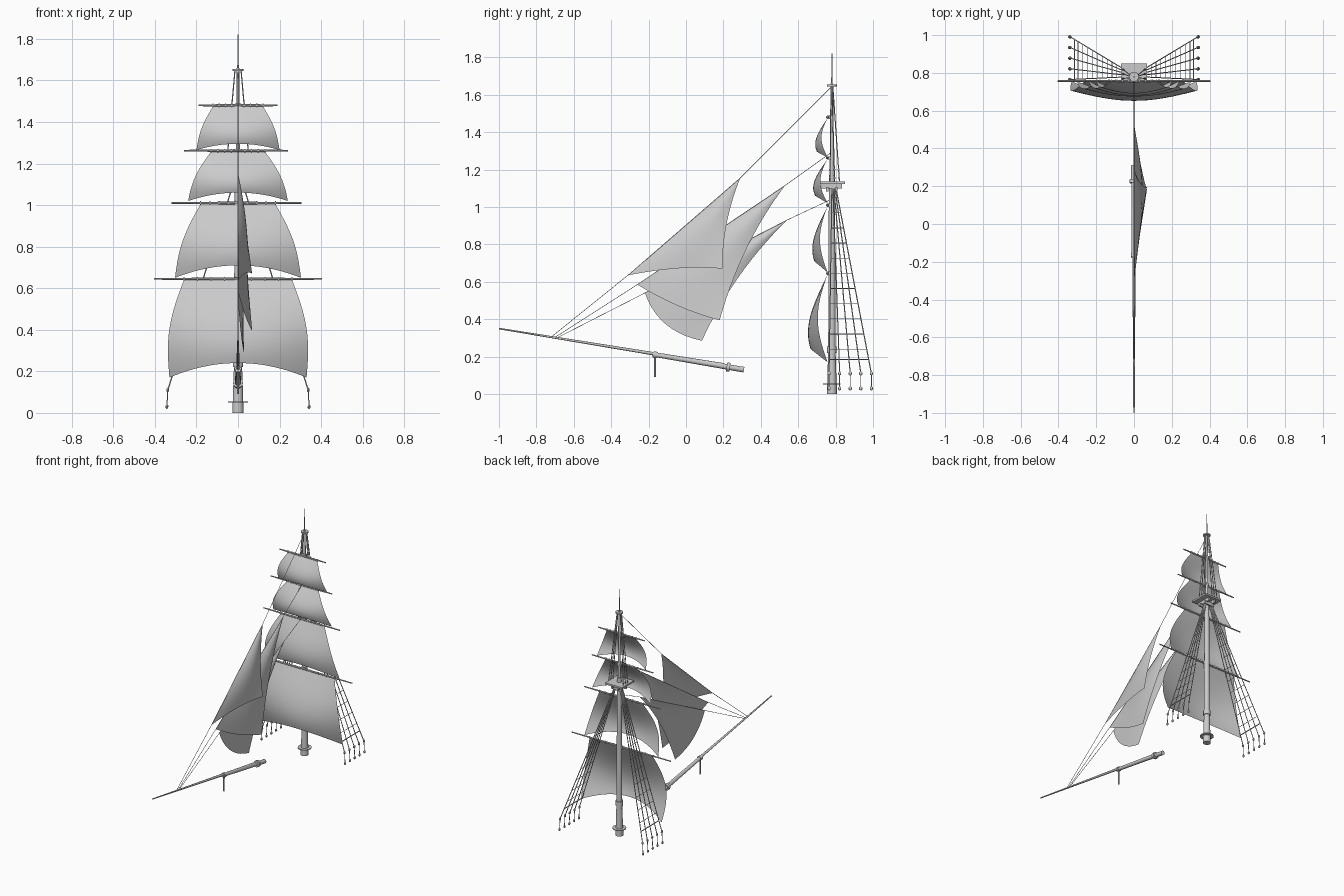
import bpy, bmesh, math
from mathutils import Vector, Matrix

cube = bpy.data.objects.get("Cube")
if cube:
    bpy.data.objects.remove(cube)


def material(name, value):
    m = bpy.data.materials.new(name)
    m.use_nodes = True
    m.diffuse_color = (value, value, value, 1)
    m.node_tree.nodes["Principled BSDF"].inputs["Base Color"].default_value = m.diffuse_color
    return m


GREY = material("plain grey", 0.6)
MAST_Y = 0.78
YARD_Y = 0.757


def finish(name, bm):
    mesh = bpy.data.meshes.new(name)
    bm.to_mesh(mesh)
    bm.free()
    obj = bpy.data.objects.new(name, mesh)
    bpy.context.collection.objects.link(obj)
    mesh.materials.append(GREY)
    bpy.ops.object.select_all(action='DESELECT')
    obj.select_set(True)
    bpy.context.view_layer.objects.active = obj
    bpy.ops.object.shade_smooth_by_angle(angle=math.radians(40))
    return obj


def rod(bm, a, b, r0, r1=None, sides=6):
    a, b = Vector(a), Vector(b)
    d = b - a
    turn = d.to_track_quat('Z', 'Y').to_matrix().to_4x4()
    bmesh.ops.create_cone(bm, cap_ends=True, segments=sides, radius1=r0,
                          radius2=r0 if r1 is None else r1, depth=d.length,
                          matrix=Matrix.Translation((a + b) / 2) @ turn)


def box(bm, centre, size):
    bmesh.ops.create_cube(bm, size=1, matrix=Matrix.Translation(centre) @ Matrix.Diagonal((*size, 1)))


def bead(bm, centre, r):
    bmesh.ops.create_icosphere(bm, subdivisions=1, radius=r,
                               matrix=Matrix.Translation(centre) @ Matrix.Diagonal((0.8, 1, 1.2, 1)))


def patch(name, func, nu, nv):
    bm = bmesh.new()
    grid = [[bm.verts.new(func(i / nu, j / nv)) for i in range(nu + 1)] for j in range(nv + 1)]
    for j in range(nv):
        for i in range(nu):
            bm.faces.new((grid[j][i], grid[j + 1][i], grid[j + 1][i + 1], grid[j][i + 1]))
    bmesh.ops.remove_doubles(bm, verts=bm.verts, dist=0.0005)
    return finish(name, bm)


def on_mast(z, x=0):
    return (x, MAST_Y, z)


# Mast: stacked tapering sections with collars
bm = bmesh.new()
for z0, z1, r0, r1 in [(0, 0.05, 0.027, 0.027), (0.05, 0.2, 0.025, 0.021), (0.2, 1.17, 0.02, 0.016),
                       (1.05, 1.66, 0.01, 0.007), (1.64, 1.82, 0.004, 0.002),
                       (0.05, 0.056, 0.047, 0.047), (0.22, 0.255, 0.025, 0.025), (1.645, 1.655, 0.026, 0.026)]:
    rod(bm, on_mast(z0), on_mast(z1), r0, r1, 16)
finish("mast", bm)

# Lookout platform with its supports
bm = bmesh.new()
box(bm, on_mast(1.13), (0.14, 0.14, 0.012))
for s in (-1, 1):
    box(bm, on_mast(1.112, s * 0.025), (0.012, 0.11, 0.025))
    box(bm, (0, MAST_Y + s * 0.025, 1.095), (0.08, 0.012, 0.025))
finish("mast_platform", bm)

# Square sails: name, top z, foot z, foot rise, half widths, side bulge, depth, yard left and right ends
SQUARE = [("course", 0.64, 0.17, 0.07, 0.26, 0.33, 0.035, 0.105, -0.405, 0.405),
          ("lower_topsail", 1.005, 0.65, 0.06, 0.18, 0.303, 0.025, 0.082, -0.32, 0.305),
          ("upper_topsail", 1.257, 1.02, 0.04, 0.13, 0.24, 0.02, 0.077, -0.26, 0.24),
          ("topgallant", 1.475, 1.265, 0.03, 0.12, 0.2, 0.015, 0.066, -0.19, 0.19)]

for name, top, foot, rise, wt, wb, bulge, depth, x0, x1 in SQUARE:
    def sail(a, v):
        u = 2 * a - 1
        mid = 1 - u * u
        half = wt + (wb - wt) * v + bulge * math.sin(math.pi * v)
        edge = 0.5 * math.sin(math.pi * v)
        belly = edge + (math.sin(2.1 * v) - edge) * mid
        return (u * half, YARD_Y - depth * belly, top + (foot - top) * v + rise * mid * v * v)
    patch(name + "_sail", sail, 20, 14)

    # Yard tapering to both ends, with its sling and sail lashings
    bm = bmesh.new()
    for x in (x0, x1):
        rod(bm, (0, YARD_Y, top + 0.005), (x, YARD_Y, top + 0.005), 0.007, 0.004, 8)
    box(bm, (0, YARD_Y + 0.012, top + 0.005), (0.03, 0.03, 0.018))
    for i in range(9):
        x = wt * (i / 4 - 1)
        rod(bm, (x - 0.003, YARD_Y, top + 0.005), (x + 0.003, YARD_Y, top + 0.005), 0.009)
    finish(name + "_yard", bm)

# Shrouds, ratlines and deadeyes on both sides
for s, side in ((1, "left"), (-1, "right")):
    shrouds, ratlines, deadeyes = bmesh.new(), bmesh.new(), bmesh.new()

    def shroud_point(i, z):
        t = (z - 0.11) / (1.11 - 0.11)
        low = Vector((s * 0.338, 0.765 + 0.0565 * i, 0.11))
        return low.lerp(Vector((s * 0.02, MAST_Y + 0.005 * i, 1.11)), t)

    for i in range(5):
        upper = shroud_point(i, 0.11)
        lower = Vector((s * 0.342, upper.y, 0.03))
        rod(shrouds, upper, shroud_point(i, 1.11), 0.003)
        rod(deadeyes, lower, upper, 0.0025)
        bead(deadeyes, upper, 0.01)
        bead(deadeyes, lower, 0.01)
    rod(ratlines, shroud_point(0, 0.185), shroud_point(4, 0.185), 0.0035)
    for k in range(10):
        z = 0.24 + 0.081 * k
        rod(ratlines, shroud_point(0, z), shroud_point(4, z), 0.0018)

    # Upper shrouds from the platform to the masthead
    for i in range(3):
        foot = Vector((s * 0.06, MAST_Y - 0.01 + 0.025 * i, 1.14))
        head = Vector((s * 0.015, MAST_Y + 0.005 * (i - 1), 1.645))
        rod(shrouds, foot, head, 0.0028)
        for t in (0.03, 0.12):
            bead(deadeyes, foot.lerp(head, t), 0.006)
    finish("shrouds_" + side, shrouds)
    finish("ratlines_" + side, ratlines)
    finish("deadeyes_" + side, deadeyes)


# Bowsprit, jib boom, collars and the short strut below
def boom(y, lift=0):
    return (0, y, 0.13 - 0.168 * (y - 0.31) + lift)


bm = bmesh.new()
rod(bm, boom(0.31), boom(-0.18), 0.015, 0.012, 12)
finish("bowsprit", bm)
bm = bmesh.new()
rod(bm, boom(0.2, 0.006), boom(-1), 0.011, 0.004, 10)
finish("jib_boom", bm)
bm = bmesh.new()
rod(bm, boom(0.235), boom(0.217), 0.024, sides=12)
rod(bm, boom(-0.175), boom(-0.155), 0.017, sides=12)
rod(bm, boom(-0.165), (0, -0.165, 0.09), 0.006, 0.005, 8)
finish("boom_collars_and_strut", bm)

# Jibs as (y, z): stay ends, tack, head, clew, foot sag, leech hollow, clew sideways offset
JIBS = [("outer", (-0.72, 0.305), (0.775, 1.64), (-0.31, 0.635), (0.29, 1.155), (0.195, 0.67),
         (0.02, 0.02), (-0.025, 0), 0.068),
        ("middle", (-0.705, 0.3), (0.775, 1.29), (-0.26, 0.585), (0.53, 1.115), (0.18, 0.395),
         (0, -0.02), (-0.03, 0.025), 0.068),
        ("inner", (-0.69, 0.3), (0.775, 1.04), (-0.22, 0.54), (0.54, 0.93), (0.085, 0.285),
         (-0.04, -0.04), (-0.03, 0.02), 0.03)]

for name, s0, s1, tack, head, clew, sag, hollow, out in JIBS:
    tack, head, clew, sag, hollow = [Vector((0, *p)) for p in (tack, head, clew, sag, hollow)]
    clew.x = out

    def jib(t, s):
        luff = head.lerp(tack, s)
        leech = head.lerp(clew, s) + hollow * 4 * s * (1 - s)
        p = luff.lerp(leech, t) + sag * 4 * t * (1 - t) * s ** 3
        p.x += 0.02 * math.sin(math.pi * t) * math.sin(math.pi * s)
        return p
    patch(name + "_jib", jib, 10, 14)

    bm = bmesh.new()
    for a, b in ((Vector((0, *s0)), tack), (tack, head), (head, Vector((0, *s1)))):
        rod(bm, a, b, 0.0016, sides=5)
    finish(name + "_jib_stay", bm)
